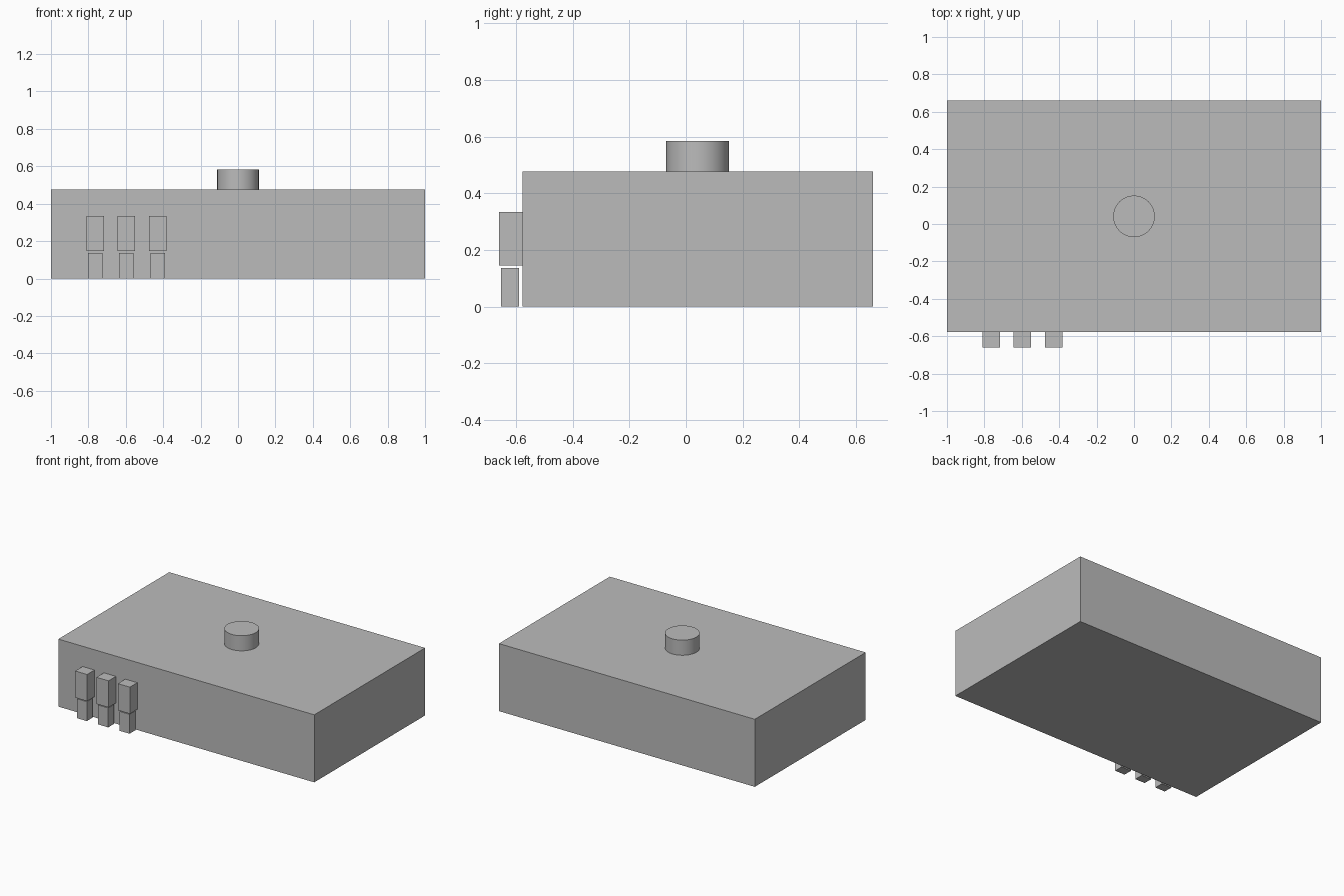
import bpy
import math

cube = bpy.data.objects.get("Cube")
if cube:
    bpy.data.objects.remove(cube, do_unlink=True)

# Single plain grey for every part
grey = bpy.data.materials.new("plain grey")
grey.use_nodes = True
colour = (0.5, 0.5, 0.5, 1)
grey.diffuse_color = colour
grey.node_tree.nodes["Principled BSDF"].inputs["Base Color"].default_value = colour


def box(name, x, y, z):
    """Box spanning the (min, max) pair on each axis."""
    spans = (x, y, z)
    bpy.ops.mesh.primitive_cube_add(size=1, location=[(a + b) / 2 for a, b in spans])
    ob = bpy.context.object
    ob.name = name
    ob.scale = [b - a for a, b in spans]
    bpy.ops.object.transform_apply(location=False, rotation=False, scale=True)
    ob.data.materials.append(grey)
    return ob


# Main body
BODY_TOP = 0.477
FRONT = -0.577
box("main_body", (-1, 1), (FRONT, 0.66), (0, BODY_TOP))

# Round cap on the roof
CAP_TOP = 0.584
bpy.ops.mesh.primitive_cylinder_add(
    vertices=64, radius=0.111, depth=CAP_TOP - BODY_TOP,
    location=(0, 0.041, (CAP_TOP + BODY_TOP) / 2))
cap = bpy.context.object
cap.name = "roof_cap"
cap.data.materials.append(grey)
bpy.ops.object.shade_smooth_by_angle(angle=math.radians(30))

# Three wall units, each with a separate block standing below it
for i in range(3):
    x = -0.764 + i * 0.167
    box(f"wall_unit_{i + 1}", (x - 0.047, x + 0.047), (-0.66, FRONT), (0.146, 0.334))
    box(f"lower_block_{i + 1}", (x - 0.039, x + 0.039), (-0.652, -0.588), (0, 0.137))
